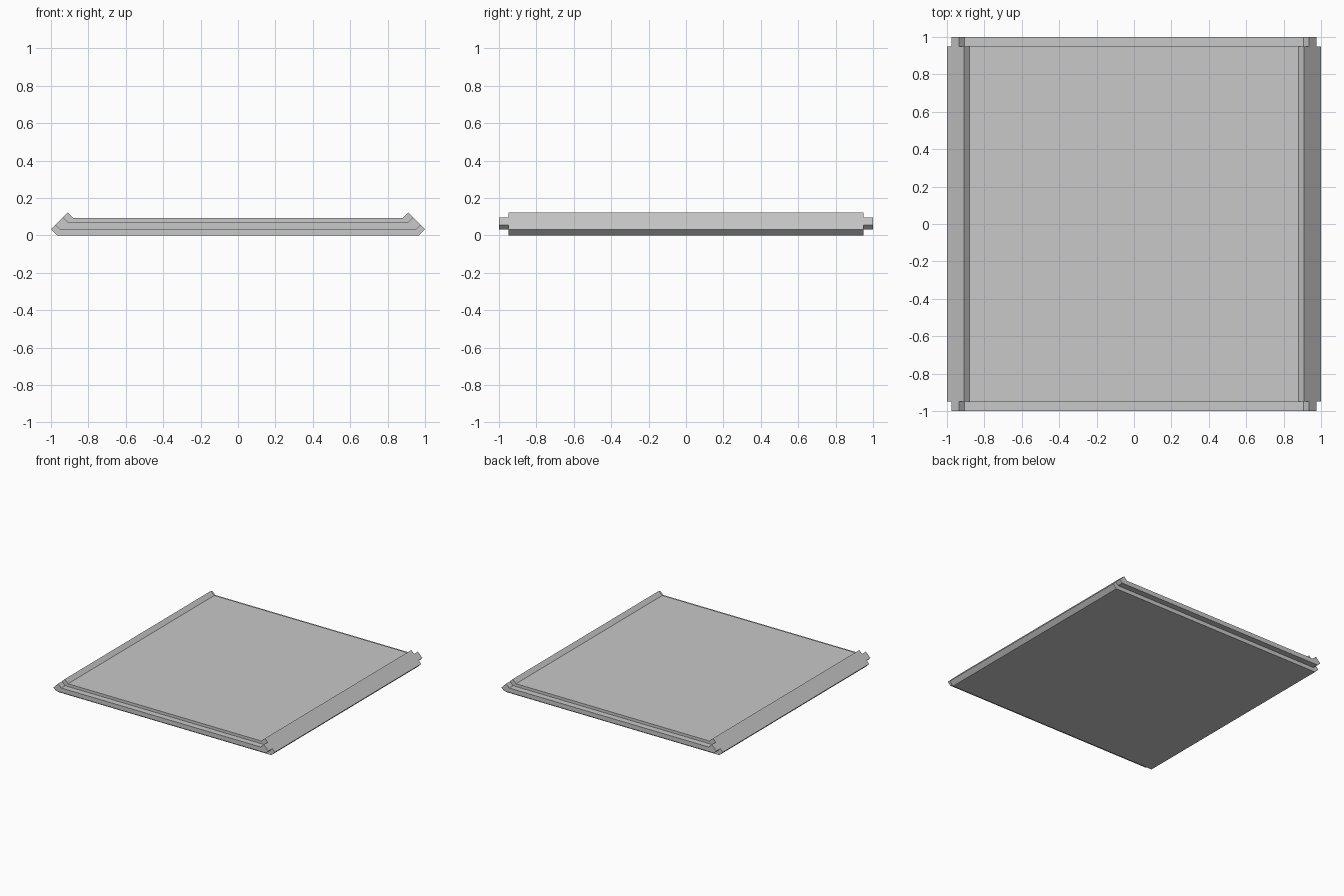
import bpy
import bmesh

cube = bpy.data.objects.get("Cube")
if cube:
    bpy.data.objects.remove(cube, do_unlink=True)

# Single plain grey material
grey = bpy.data.materials.new("light grey")
grey.use_nodes = True
colour = (0.58, 0.58, 0.58, 1)
grey.diffuse_color = colour
grey.node_tree.nodes["Principled BSDF"].inputs["Base Color"].default_value = colour


def mirrored(half):
    """Close a right-hand half profile (bottom to top) into a full loop."""
    return half + [(-x, z) for x, z in reversed(half)]


# Half profiles: bottom corner, outer tip, lip peak, inner foot of lip
slab = mirrored([(0.968, 0), (1, 0.032), (0.91, 0.122), (0.88, 0.092)])
tongue = mirrored([(0.953, 0.032), (0.977, 0.055), (0.935, 0.097), (0.907, 0.069)])

# Panel with a smaller tongue at the front and back ends
sections = [(tongue, -1), (tongue, -0.95), (slab, -0.95),
            (slab, 0.95), (tongue, 0.95), (tongue, 1)]

bm = bmesh.new()
rings = [[bm.verts.new((x, y, z)) for x, z in profile] for profile, y in sections]
for a, b in zip(rings, rings[1:]):
    for i in range(len(a)):
        j = (i + 1) % len(a)
        face = bm.faces.new((a[i], a[j], b[j], b[i]))
        # The tongue is flush with the outer slope, so no step is needed there
        if face.calc_area() < 1e-6:
            bm.faces.remove(face)
bm.faces.new(rings[0])
bm.faces.new(rings[-1])
bmesh.ops.recalc_face_normals(bm, faces=bm.faces)

mesh = bpy.data.meshes.new("panel")
bm.to_mesh(mesh)
bm.free()
mesh.materials.append(grey)
panel = bpy.data.objects.new("panel", mesh)
bpy.context.collection.objects.link(panel)
